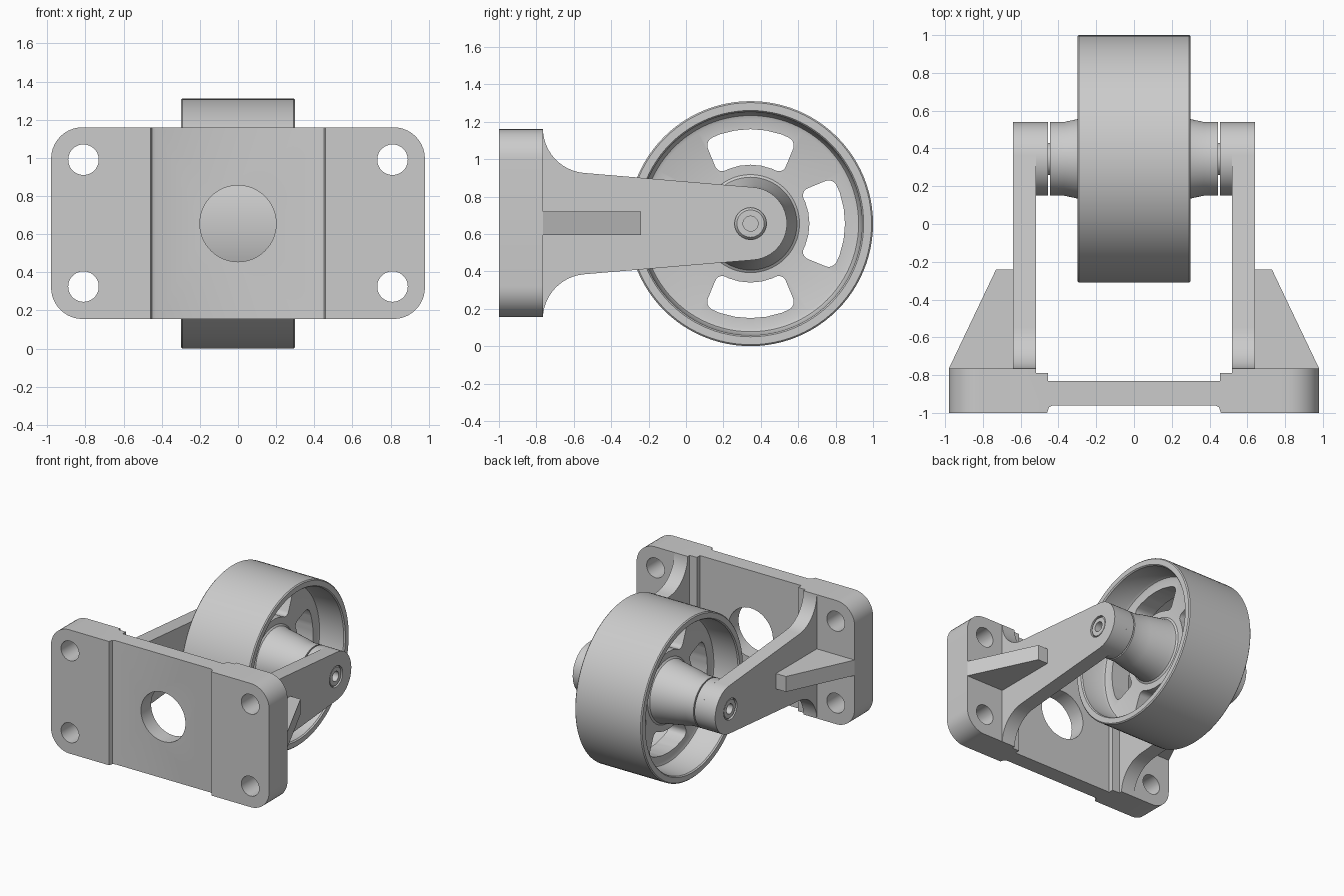
import bpy, bmesh
from math import sin, cos, pi, radians
from mathutils import Vector

if "Cube" in bpy.data.objects:
    bpy.data.objects.remove(bpy.data.objects["Cube"])

CY, CZ = 0.345, 0.655      # wheel axis (runs along x)


def finish(name, bm):
    bmesh.ops.remove_doubles(bm, verts=bm.verts, dist=1e-5)
    bmesh.ops.delete(bm, geom=[e for e in bm.edges if not e.link_faces], context='EDGES')
    bmesh.ops.recalc_face_normals(bm, faces=bm.faces)
    me = bpy.data.meshes.new(name)
    bm.to_mesh(me)
    bm.free()
    ob = bpy.data.objects.new(name, me)
    bpy.context.collection.objects.link(ob)
    return ob


def prism(name, pts, axis, lo, hi, bevel=None, radius=0.0, segs=8):
    """Extrude a 2D outline along an axis; bevel(edge) picks edges to round."""
    def place(p, t):
        return {'x': (t, p[0], p[1]), 'y': (p[0], t, p[1]), 'z': (p[0], p[1], t)}[axis]
    bm = bmesh.new()
    a = [bm.verts.new(place(p, lo)) for p in pts]
    b = [bm.verts.new(place(p, hi)) for p in pts]
    bm.faces.new(a)
    bm.faces.new(b[::-1])
    n = len(pts)
    for i in range(n):
        j = (i + 1) % n
        bm.faces.new((a[j], a[i], b[i], b[j]))
    if bevel:
        bmesh.ops.recalc_face_normals(bm, faces=bm.faces)
        bmesh.ops.bevel(bm, geom=[e for e in bm.edges if bevel(e)], offset=radius,
                        offset_type='OFFSET', segments=segs, profile=0.5, affect='EDGES')
    return finish(name, bm)


def lathe(name, prof, n=96):
    """Revolve a closed (x, r) outline about the wheel axis."""
    bm = bmesh.new()
    rings = [[bm.verts.new((x, CY + r * cos(2 * pi * k / n), CZ + r * sin(2 * pi * k / n)))
              for x, r in prof] for k in range(n)]
    m = len(prof)
    for k in range(n):
        p, q = rings[k], rings[(k + 1) % n]
        for i in range(m):
            j = (i + 1) % m
            if prof[i][1] or prof[j][1]:
                bm.faces.new((p[i], p[j], q[j], q[i]))
    return finish(name, bm)


def circle(cx, cy, r, n=48):
    return [(cx + r * cos(2 * pi * i / n), cy + r * sin(2 * pi * i / n)) for i in range(n)]


def arc(cx, cy, r, a0, a1, n):
    return [(cx + r * cos(radians(a0 + (a1 - a0) * i / n)),
             cy + r * sin(radians(a0 + (a1 - a0) * i / n))) for i in range(n + 1)]


def cut(ob, cutters):
    for c in cutters:
        c.hide_render = True
        m = ob.modifiers.new('cut', 'BOOLEAN')
        m.operation, m.solver, m.object = 'DIFFERENCE', 'EXACT', c
    dg = bpy.context.evaluated_depsgraph_get()
    me = bpy.data.meshes.new_from_object(ob.evaluated_get(dg))
    ob.modifiers.clear()
    ob.data = me
    for c in cutters:
        bpy.data.objects.remove(c)


def mirrored(half):
    return half + [(-x, r) for x, r in reversed(half)]


# Mounting plate: stepped section, rounded corners, five holes
half = [(0.43, -0.96), (0.45, -0.97), (0.46, -1.0), (0.98, -1.0), (0.98, -0.765),
        (0.52, -0.765), (0.52, -0.79), (0.455, -0.79), (0.455, -0.83)]


def plate_corner(e):
    u, v = e.verts[0].co, e.verts[1].co
    return abs(u.x) > 0.97 and abs(v.x) > 0.97 and abs(u.z - v.z) < 1e-4


plate = prism('mounting_plate', mirrored(half), 'z', 0.155, 1.16, plate_corner, 0.165, 10)
holes = [prism('hole', circle(0, CZ, 0.2, 64), 'y', -1.2, -0.6)]
for x in (-0.81, 0.81):
    for z in (0.325, 0.99):
        holes.append(prism('hole', circle(x, z, 0.08), 'y', -1.2, -0.6))
cut(plate, holes)

# Arm outline: concave root fillets and a round nose
root = arc(-0.525, 1.165, 0.24, 180, 265, 12)
arm_pts = [(-0.78, 1.16)] + root + arc(CY, CZ, 0.195, 85, -85, 24) \
    + [(y, 2 * CZ - z) for y, z in reversed(root)] + [(-0.78, 0.15)]
arm_pts = [(y, min(max(z, 0.155), 1.16)) for y, z in arm_pts]

for s, side in ((-1, 'left'), (1, 'right')):
    arm = prism('arm_' + side, arm_pts, 'x', *sorted((s * 0.52, s * 0.64)))
    cut(arm, [prism('hole', circle(CY, CZ, 0.085), 'x', *sorted((s * 0.4, s * 0.8)))])
    # Inner boss around the axle
    lathe('arm_boss_' + side, [(s * 0.455, 0.085), (s * 0.455, 0.195),
                               (s * 0.52, 0.195), (s * 0.52, 0.085)], 64)
    # Outer stiffening rib
    prism('rib_' + side, [(s * 0.64, -0.765), (s * 0.98, -0.765),
                          (s * 0.73, -0.24), (s * 0.64, -0.24)], 'z', 0.595, 0.72)

# Wheel: hub, web and rim as one turned section
wheel = lathe('wheel', mirrored([
    (0.445, 0.088), (0.445, 0.195), (0.37, 0.195), (0.30, 0.21), (0.12, 0.24),
    (0.09, 0.248), (0.08, 0.262), (0.08, 0.56), (0.087, 0.578), (0.105, 0.587),
    (0.29, 0.597), (0.3, 0.605), (0.3, 0.647), (0.292, 0.655)]))

# Four rounded slots through the web
slots = []
for a in (0, 90, 180, 270):
    outer = arc(CY, CZ, 0.505, a - 29, a + 29, 6)
    inner = arc(CY, CZ, 0.315, a + 33, a - 33, 6)
    corners = [Vector(p) for p in (outer[0], outer[-1], inner[0], inner[-1])]

    def slot_corner(e):
        u, v = e.verts[0].co, e.verts[1].co
        return abs(u.x - v.x) > 0.1 and any((u.yz - c).length < 1e-4 for c in corners)

    slots.append(prism('slot', outer + inner, 'x', -0.2, 0.2, slot_corner, 0.045, 6))
cut(wheel, slots)

# Axle with chamfered, drilled ends
lathe('axle', mirrored([(0.56, 0), (0.56, 0.04), (0.635, 0.04), (0.635, 0.073),
                        (0.62, 0.085)]), 48)

# Smooth the curved surfaces, keep edges crisp
for ob in list(bpy.context.scene.objects):
    bpy.ops.object.select_all(action='DESELECT')
    ob.select_set(True)
    bpy.context.view_layer.objects.active = ob
    bpy.ops.object.shade_smooth_by_angle(angle=radians(30))
